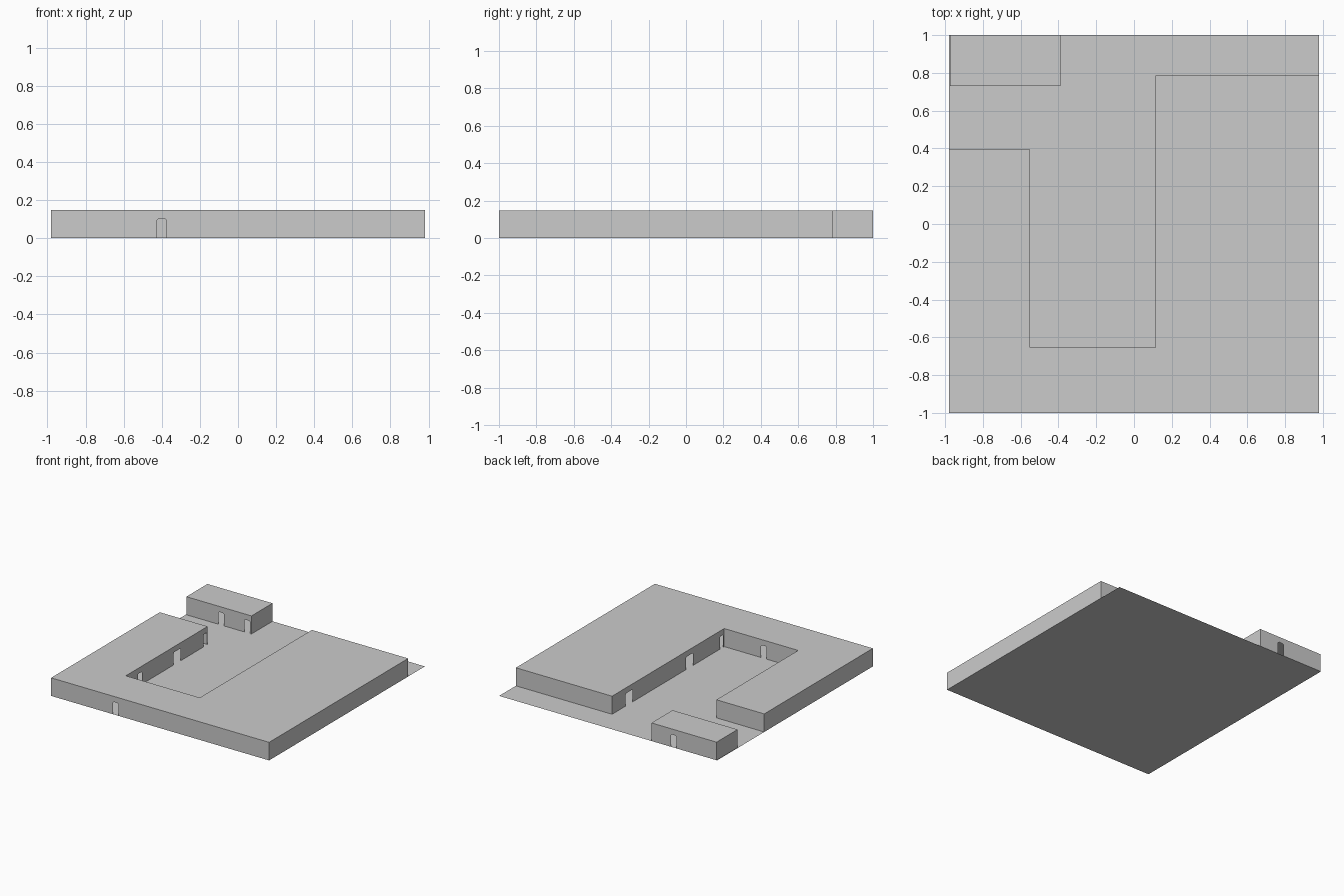
import bpy, bmesh
from mathutils import Vector

if "Cube" in bpy.data.objects:
    bpy.data.objects.remove(bpy.data.objects["Cube"])

HEIGHT = 0.147
DOOR_H = 0.102
BEVEL = 0.008


def finish(name, bm):
    mesh = bpy.data.meshes.new(name)
    bm.to_mesh(mesh)
    bm.free()
    obj = bpy.data.objects.new(name, mesh)
    bpy.context.collection.objects.link(obj)
    return obj


def wall_profile(length, doors):
    """Wall outline (distance, z); each door is a notch with clipped top corners."""
    pts = [(0, 0)]
    for centre, width in doors:
        a, b = centre - width / 2, centre + width / 2
        pts += [(a, 0), (a, DOOR_H - BEVEL), (a + BEVEL, DOOR_H),
                (b - BEVEL, DOOR_H), (b, DOOR_H - BEVEL), (b, 0)]
    return pts + [(length, 0), (length, HEIGHT), (0, HEIGHT)]


def building(name, outline, doors):
    """Hollow thin-walled block with a flat roof; doors = {wall index: [(distance, width)]}."""
    bm = bmesh.new()
    corners = [Vector((x, y, 0)) for x, y in outline]
    for i, start in enumerate(corners):
        span = corners[(i + 1) % len(corners)] - start
        along = span.normalized()
        profile = wall_profile(span.length, doors.get(i, []))
        bm.faces.new([bm.verts.new(start + along * d + Vector((0, 0, z)))
                      for d, z in profile])
    bm.faces.new([bm.verts.new((x, y, HEIGHT)) for x, y in outline])
    bmesh.ops.remove_doubles(bm, verts=bm.verts, dist=1e-5)
    return finish(name, bm)


# Ground sheet
bm = bmesh.new()
bm.faces.new([bm.verts.new((x, y, 0)) for x, y in
              [(-0.98, -1), (0.98, -1), (0.98, 1), (-0.98, 1)]])
finish("ground_slab", bm)

# U-shaped main building around the courtyard
building("main_building",
         [(-0.98, -1), (0.98, -1), (0.98, 0.785), (0.115, 0.785),
          (0.115, -0.655), (-0.55, -0.655), (-0.55, 0.395), (-0.98, 0.395)],
         {0: [(0.58, 0.05)],
          3: [(0.22, 0.09), (0.995, 0.09), (1.405, 0.04)],
          4: [(0.357, 0.05)],
          5: [(0.18, 0.05), (0.66, 0.09), (1.02, 0.04)]})

# Small separate block at the back left
building("small_block",
         [(-0.975, 0.73), (-0.39, 0.73), (-0.39, 1), (-0.975, 1)],
         {0: [(0.312, 0.05), (0.547, 0.05)],
          2: [(0.2, 0.05)]})
